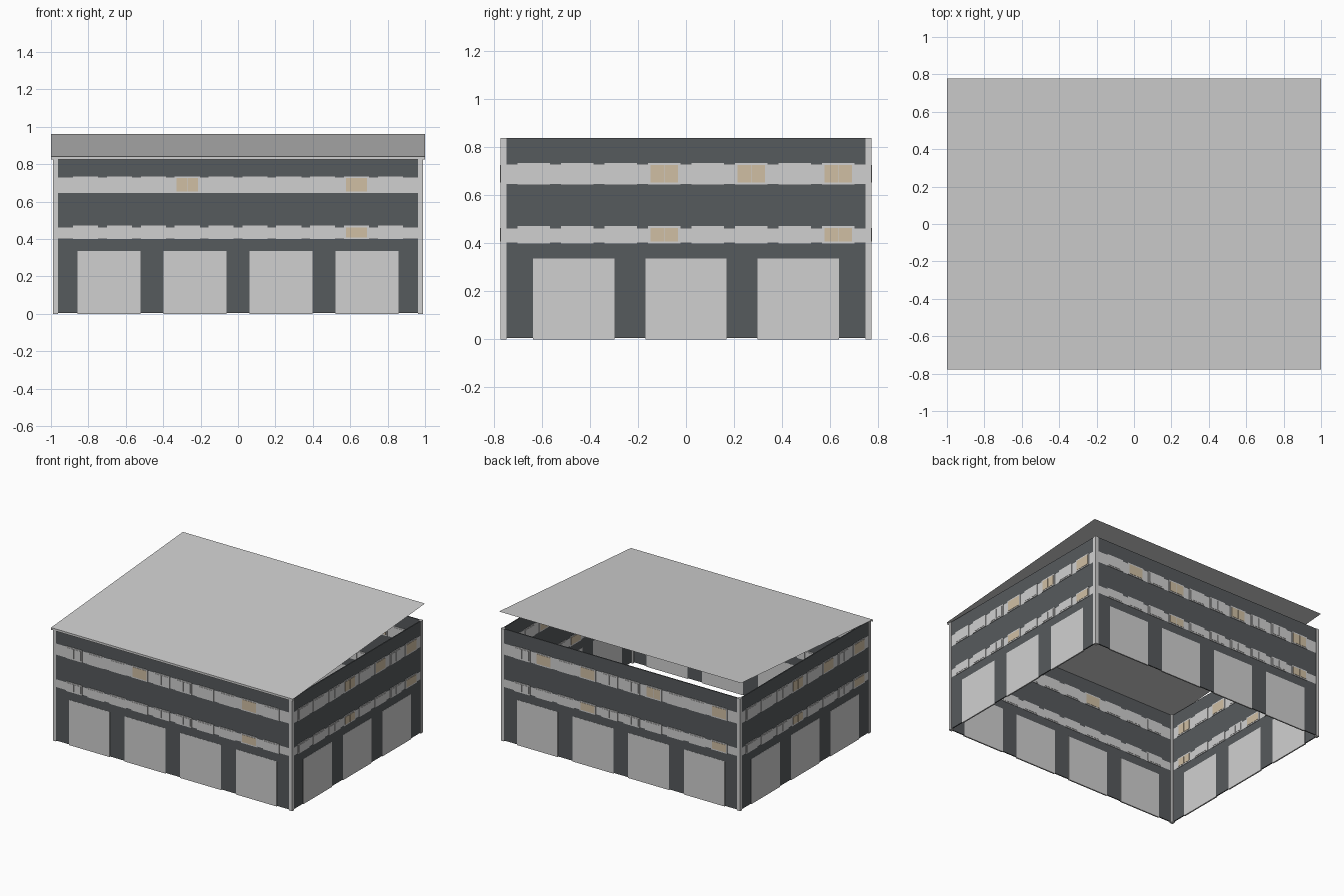
import bpy, math
from mathutils import Matrix, Vector

if "Cube" in bpy.data.objects:
    bpy.data.objects.remove(bpy.data.objects["Cube"])


def material(name, rgb):
    m = bpy.data.materials.new(name)
    m.diffuse_color = (*rgb, 1)
    m.use_nodes = True
    m.node_tree.nodes["Principled BSDF"].inputs["Base Color"].default_value = m.diffuse_color
    return m


DARK = material("dark_slate", (0.094, 0.103, 0.110))
LIGHT = material("light_grey", (0.63, 0.63, 0.63))
BEIGE = material("warm_beige", (0.63, 0.52, 0.37))

WX, WY = 0.984, 0.769      # outer wall planes
THICK = 0.008              # wall thickness
TOP = 0.838


def mesh(name, verts, faces, mat):
    me = bpy.data.meshes.new(name)
    me.from_pydata(verts, [], faces)
    me.materials.append(mat)
    ob = bpy.data.objects.new(name, me)
    bpy.context.collection.objects.link(ob)
    return ob


def boxes(name, spans, mat, turn=Matrix()):
    """One object from several boxes given as (x0, x1, y0, y1, z0, z1)."""
    verts, faces = [], []
    quads = [(0, 1, 3, 2), (4, 6, 7, 5), (0, 4, 5, 1),
             (2, 3, 7, 6), (0, 2, 6, 4), (1, 5, 7, 3)]
    for x0, x1, y0, y1, z0, z1 in spans:
        n = len(verts)
        verts += [turn @ Vector((x, y, z))
                  for x in (x0, x1) for y in (y0, y1) for z in (z0, z1)]
        faces += [[n + i for i in q] for q in quads]
    return mesh(name, verts, faces, mat)


def facade(side, angle, half, dist, doors, windows, warm_low, warm_high):
    """A wall facing -y at distance dist, then turned about z."""
    turn = Matrix.Rotation(math.radians(angle), 4, 'Z')
    y0, y1 = -dist, -dist + THICK

    # Dark cladding strips, leaving the door openings free
    edges = [-half] + [e for d in doors for e in (d - 0.169, d + 0.169)] + [half]
    clad = [(edges[i], edges[i + 1], y0, y1, 0.005, 0.337)
            for i in range(0, len(edges), 2)]
    clad += [(-half, half, y0, y1, a, b)
             for a, b in ((0.337, 0.404), (0.4625, 0.646), (0.729, TOP))]
    boxes(side + "_cladding", clad, DARK, turn)

    # Light bands between the cladding
    boxes(side + "_window_bands",
          [(-half, half, y0, y1, a, b)
           for a, b in ((0.404, 0.4625), (0.646, 0.729))], LIGHT, turn)

    # Loading doors
    boxes(side + "_doors",
          [(d - 0.169, d + 0.169, y0 - 0.001, y1 + 0.001, 0, 0.337)
           for d in doors], LIGHT, turn)

    # Window frames and paired panes, some of them lit
    frames, plain, warm = [], [], []
    for z0, z1, lit in ((0.408, 0.463, warm_low), (0.654, 0.726, warm_high)):
        for i in range(windows):
            c = (i - (windows - 1) / 2) * 0.181
            frames.append((c - 0.067, c + 0.067, y0 - 0.004, y1 + 0.003,
                           z0 - 0.009, z1 + 0.009))
            for s in (-1, 1):
                p = c + s * 0.029
                (warm if i in lit else plain).append(
                    (p - 0.028, p + 0.028, y0 - 0.006, y1 + 0.005, z0, z1))
    boxes(side + "_window_frames", frames, LIGHT, turn)
    boxes(side + "_window_panes", plain, LIGHT, turn)
    boxes(side + "_lit_panes", warm, BEIGE, turn)


# Four facades: long ones with four doors, short ones with three
LONG = (-0.69, -0.23, 0.23, 0.69)
SHORT = (-0.467, 0, 0.467)
facade("front", 0, 0.963, WY, LONG, 10, {8}, {3, 8})
facade("back", 180, 0.963, WY, LONG, 10, {3, 9}, {1, 3, 6, 9})
facade("right", 90, 0.748, WX, SHORT, 8, {3, 7}, {3, 5, 7})
facade("left", -90, 0.748, WX, SHORT, 8, {3, 7}, {3, 5, 7})

# Corner posts
boxes("corner_posts",
      [(sx * 0.9755 - 0.0125, sx * 0.9755 + 0.0125,
        sy * 0.7605 - 0.0125, sy * 0.7605 + 0.0125, 0, TOP)
       for sx in (-1, 1) for sy in (-1, 1)], LIGHT)

# Thin sloping roof sheet with a small lip along the front
mesh("roof", [(-1, -0.778, 0.826), (1, -0.778, 0.826),
              (-1, -0.778, 0.842), (1, -0.778, 0.842),
              (-1, 0.778, 0.962), (1, 0.778, 0.962)],
     [(0, 1, 3, 2), (2, 3, 5, 4)], LIGHT)
